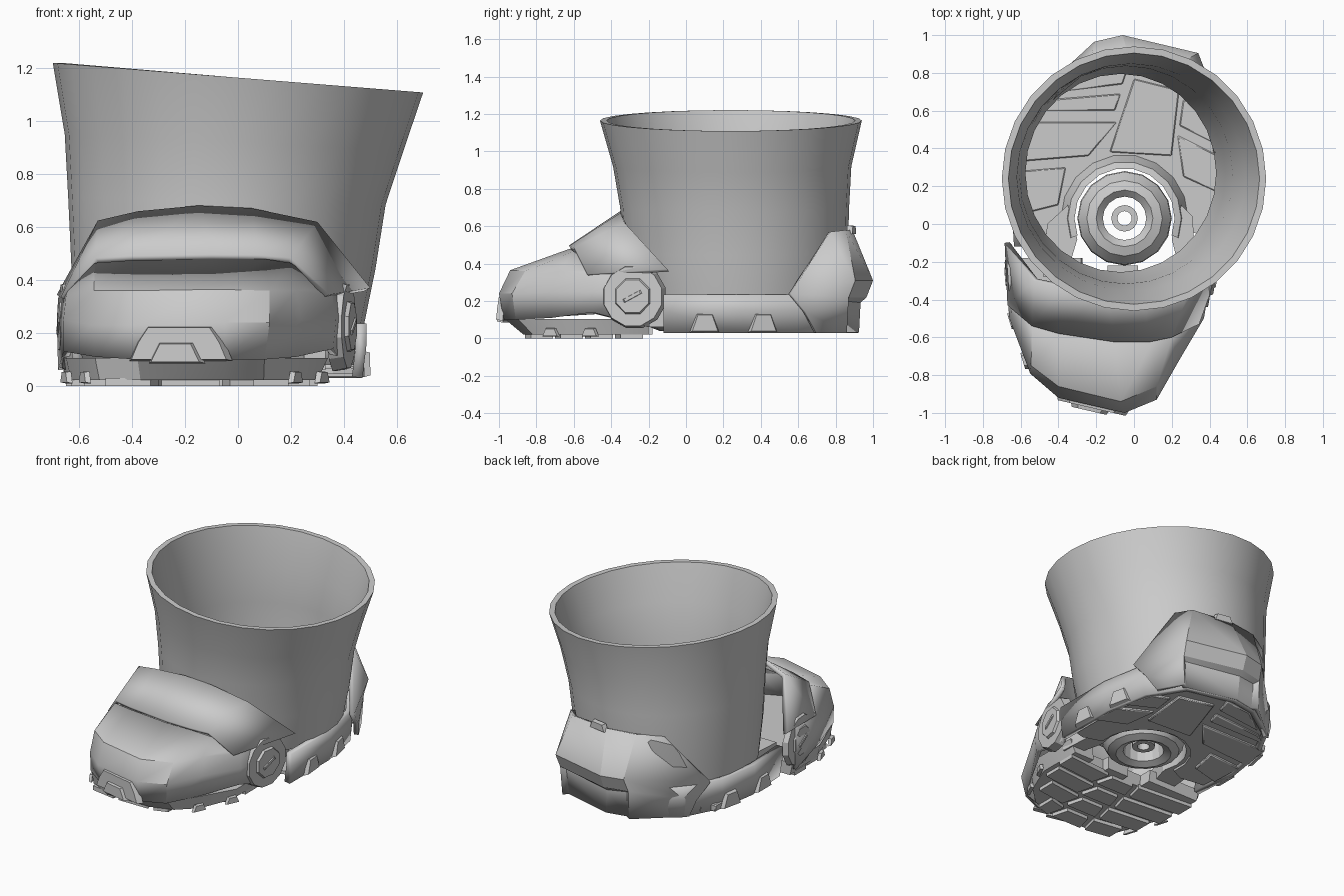
import bpy, bmesh
from math import sin, cos, pi, radians
from mathutils import Matrix, Vector

if "Cube" in bpy.data.objects:
    bpy.data.objects.remove(bpy.data.objects["Cube"])


def finish(name, bm, angle=28, thick=0, bevel=0):
    bmesh.ops.recalc_face_normals(bm, faces=bm.faces)
    me = bpy.data.meshes.new(name)
    bm.to_mesh(me)
    bm.free()
    ob = bpy.data.objects.new(name, me)
    bpy.context.collection.objects.link(ob)
    bpy.ops.object.select_all(action='DESELECT')
    ob.select_set(True)
    bpy.context.view_layer.objects.active = ob
    bpy.ops.object.shade_smooth_by_angle(angle=radians(angle))
    if thick:
        m = ob.modifiers.new("Thickness", 'SOLIDIFY')
        m.thickness, m.offset = thick, -1
    if bevel:
        m = ob.modifiers.new("Bevel", 'BEVEL')
        m.width, m.segments, m.limit_method = bevel, 1, 'ANGLE'
    return ob


def skin(rings, closed=True, wrap=False, caps=False):
    """Join rows of points with quads."""
    bm = bmesh.new()
    vs = [[bm.verts.new(p) for p in r] for r in rings]
    n, k = len(rings[0]), len(rings)
    for i in range(k if wrap else k - 1):
        a, b = vs[i], vs[(i + 1) % k]
        for j in range(n if closed else n - 1):
            bm.faces.new((a[j], a[(j + 1) % n], b[(j + 1) % n], b[j]))
    if caps:
        bm.faces.new(vs[0])
        bm.faces.new(vs[-1])
    return bm


def flat(pts, z):
    return [(x, y, z) for x, y in pts]


def shrink(pts, f):
    cx = sum(p[0] for p in pts) / len(pts)
    cy = sum(p[1] for p in pts) / len(pts)
    return [(cx + (x - cx) * f, cy + (y - cy) * f) for x, y in pts]


def slab(name, pts, z0, z1, taper=1.0, bevel=0):
    return finish(name, skin([flat(shrink(pts, taper), z0), flat(pts, z1)], caps=True), bevel=bevel)


def lug(name, pts, depth, loc, yaw, taper=.85):
    """Side plate: outline in local (y, z), pushed out along local x."""
    bm = skin([[(0, a, b) for a, b in pts], [(depth, a, b) for a, b in shrink(pts, taper)]], caps=True)
    bm.transform(Matrix.Translation(loc) @ Matrix.Rotation(radians(yaw), 4, 'Z'))
    return finish(name, bm)


def gon(n, r, start=0):
    return [(r * cos(start + 2 * pi * i / n), r * sin(start + 2 * pi * i / n)) for i in range(n)]


def revolve(name, profile, centre, n):
    rings = [[(centre[0] + x, centre[1] + y, z) for x, y in gon(n, r)] for r, z in profile]
    return finish(name, skin(rings, wrap=True), 20)


# Flared shaft with a tilted rim: z, centre x/y, radius x/y, rim tilt
sections = [(.2, -.07, .27, .54, .56, 0), (.45, -.055, .265, .575, .6, .01),
            (.7, -.042, .26, .6, .612, .025), (.92, -.015, .247, .64, .637, .05),
            (1.165, 0, .24, .7, .7, .08)]


def shaft_ring(s, inset):
    z, cx, cy, rx, ry, t = s
    return [(cx + x * (rx - inset), cy + y * (ry - inset), z - t * x * rx) for x, y in gon(28, 1)]


finish("boot_shaft", skin([shaft_ring(s, 0) for s in sections] +
                          [shaft_ring(s, .035) for s in reversed(sections)], wrap=True), 35)

# Rounded toe cap, rows running left rear - nose - right rear
toe = [
    [(-.68, -.2, .06), (-.66, -.48, .13), (-.54, -.8, .11), (-.38, -.91, .1), (-.05, -.975, .1),
     (.1, -.91, .1), (.22, -.72, .11), (.36, -.5, .14), (.41, -.2, .06)],
    [(-.685, -.2, .25), (-.66, -.5, .25), (-.55, -.79, .23), (-.4, -.92, .23), (-.05, -1, .24),
     (.12, -.93, .24), (.24, -.72, .25), (.37, -.5, .25), (.42, -.2, .25)],
    [(-.68, -.2, .33), (-.65, -.47, .34), (-.545, -.75, .36), (-.4, -.86, .36), (-.07, -.94, .365),
     (.12, -.86, .36), (.22, -.68, .36), (.355, -.48, .34), (.42, -.2, .33)],
    [(-.67, -.2, .36), (-.64, -.43, .37), (-.54, -.54, .465), (-.4, -.58, .475), (-.1, -.62, .48),
     (.1, -.62, .48), (.2, -.6, .465), (.34, -.46, .37), (.42, -.2, .35)],
]
finish("toe_cap", skin(toe, closed=False), 35, thick=.03)

# Instep plate overlapping the toe cap
instep = [
    [(-.67, -.43, .335), (-.54, -.54, .485), (-.4, -.58, .492), (-.1, -.625, .497), (.08, -.625, .495),
     (.2, -.6, .485), (.345, -.53, .345)],
    [(-.685, -.1, .345), (-.53, -.3, .625), (-.38, -.335, .66), (-.15, -.35, .682), (.05, -.35, .672),
     (.3, -.33, .62), (.5, -.1, .37)],
]
finish("instep_plate", skin(instep, closed=False), 25, thick=.03)

# Nose bumper
lug("nose_frame", [(-.2, -.07), (.2, -.07), (.17, .0), (.13, .06), (-.13, .06), (-.17, 0)], .04,
    (-.215, -.935, .165), -103, .92)
lug("nose_block", [(-.11, -.04), (.11, -.04), (.07, .04), (-.07, .04)], .035, (-.23, -.955, .125), -103)

# Front sole with sloping nose
top = [(-.67, -.18), (-.65, -.5), (-.54, -.79), (-.38, -.9), (-.05, -.97), (.1, -.9), (.22, -.71),
       (.34, -.5), (.34, -.2), (.16, -.2), (.16, -.27), (.02, -.27), (.02, -.22), (-.14, -.22),
       (-.14, -.27), (-.28, -.27), (-.28, -.18)]
low = [(max(-.65, x * .97), max(y, -.87 + .05 * (x > .05))) for x, y in top]
low = [(min(x, .3), y) for x, y in low]
finish("front_sole", skin([flat(low, .022), flat(top, .105)], caps=True))

# Front treads: slanted side bars round a stepped centre
for i, (y, xl, xr) in enumerate([(-.83, -.5, .06), (-.67, -.58, .19), (-.51, -.63, .27), (-.35, -.65, .3)]):
    d, m = .12, -.18 + .015 * i
    slab("tread_left", [(xl, y), (m - .15, y - .03), (m - .12, y + d - .03), (xl, y + d)], 0, .03)
    slab("tread_right", [(m + .15, y - .03), (xr, y), (xr, y + d), (m + .12, y + d - .03)], 0, .03)
    slab("tread_centre", [(m - .11, y - .03), (m + .11, y - .03), (m + .08, y + .08), (m - .08, y + .08)],
         0, .03)
for y in (-.72, -.51):
    lug("front_side_lug", [(-.05, -.02), (.05, -.02), (.03, .025), (-.03, .025)], .02,
        (.21 if y < -.6 else .31, y, .03), -25)
    lug("front_side_lug", [(-.05, -.02), (.05, -.02), (.03, .025), (-.03, .025)], .02,
        (-.57 if y < -.6 else -.64, y, .03), 197)

# Heel wall around the base of the shaft
wall = [(-.635, -.12), (-.655, .2), (-.61, .48), (-.48, .72), (-.24, .88), (-.05, .91), (.28, .83),
        (.43, .6), (.485, .3), (.485, -.12)]
finish("heel_wall", skin([flat([(x * .97, y) for x, y in wall], .03), flat(wall, .15), flat(wall, .235)],
                         closed=False), thick=.04)
for y in (.1, .41):
    trap = [(-.08, -.05), (.08, -.05), (.045, .05), (-.045, .05)]
    lug("heel_side_lug", trap, .025, (.47 if y < .3 else .45, y, .083), 5 if y < .3 else 12)
    lug("heel_side_lug", trap, .025, (-.635 if y < .3 else -.615, y, .083), 180 if y < .3 else 168)

# Heel floor, cut away round the ankle joint
arc = [(-.05 + .29 * cos(radians(a)), .03 + .29 * sin(radians(a))) for a in range(-10, 191, 20)]
floor = [(x * .97, max(y, -.03)) for x, y in wall] + [(.36, -.06)] + arc + [(-.42, -.06)]
slab("heel_floor", floor, .045, .068)
pads = [[(-.6, .54), (-.09, .54), (-.24, .36), (-.61, .33)],
        [(-.13, .38), (0, .77), (.24, .71), (.2, .36)],
        [(.23, .47), (.45, .36), (.46, .16), (.26, .25)],
        [(.26, .66), (.38, .62), (.44, .42), (.24, .52)],
        [(-.4, .7), (-.06, .74), (-.02, .86), (-.22, .84)],
        [(-.54, .6), (-.1, .6), (-.07, .69), (-.44, .66)],
        [(-.61, .28), (-.36, .3), (-.4, .1), (-.6, .05)]]
for p in pads:
    slab("heel_tread", p, .03, .08, .97, bevel=.006)

# Angular heel guard with a recessed rear panel
guard = [
    [(-.5, .68, .03), (-.22, .92, .03), (-.05, .955, .03), (.32, .86, .03), (.41, .7, .03)],
    [(-.54, .66, .14), (-.22, .93, .22), (-.06, .965, .22), (.33, .87, .22), (.45, .64, .14)],
    [(-.58, .57, .24), (-.21, .965, .31), (-.06, 1, .31), (.34, .905, .31), (.475, .56, .24)],
    [(-.38, .77, .57), (-.23, .86, .58), (-.03, .89, .58), (.25, .855, .58), (.32, .77, .57)],
]
bm = skin(guard, closed=False)
bm.normal_update()
rear = [f for f in bm.faces if f.calc_center_median().z < .2 and -.2 < f.calc_center_median().x < .25]
s = -1 if rear[0].normal.y > 0 else 1
bmesh.ops.inset_region(bm, faces=rear, thickness=.03, depth=.03 * s)
finish("heel_guard", bm, 20, thick=.03)
lug("heel_clip", [(-.07, -.03), (.07, -.03), (.05, .02), (-.05, .02)], .03, (.03, .87, .585), 80)

# Ankle joint ring, hub and side brackets
C = (-.05, .03)
revolve("ankle_ring", [(.115, .2), (.15, .235), (.2, .22), (.245, .16), (.25, .11), (.22, .06), (.17, .04),
                       (.125, .06)], C, 16)
revolve("ankle_hub", [(.038, .17), (.07, .17), (.07, .09), (.038, .09)], C, 16)
collar = [[(C[0] + r * cos(radians(a)), C[1] + r * sin(radians(a)), z) for a in range(-20, 201, 20)]
          for r, z in ((.265, .06), (.265, .18), (.3, .17), (.34, .06))]
finish("ankle_collar", skin(collar, closed=False, wrap=True))
slab("bracket_right", [(.2, -.08), (.25, .1), (.31, .04), (.33, -.28), (.25, -.28)], .06, .16)
slab("bracket_left", [(-.3, -.08), (-.35, .1), (-.46, .0), (-.48, -.28), (-.36, -.28)], .06, .16)

# Pivot discs on both sides
for x, yaw, side in ((.365, -10, 1), (-.635, 184, -1)):
    for nm, pts, depth, off, tp in (("pivot_housing", gon(12, .175, pi / 12), .055, 0, .93),
                                    ("pivot_disc", gon(8, .105, pi / 8), .02, .05, .9)):
        n = Vector((cos(radians(yaw)), sin(radians(yaw)), 0))
        lug(nm, pts, depth * (1 if side > 0 else .6), Vector((x, -.275, .225)) + n * off * (1 if side > 0 else .6),
            yaw, tp)
    c, k = cos(radians(28)), sin(radians(28))
    bar = [(a * c - b * k, a * k + b * c) for a, b in ((-.055, -.01), (.055, -.01), (.055, .01), (-.055, .01))]
    lug("pivot_slot", bar, .008, Vector((x, -.275, .225)) + n * (.069 if side > 0 else .041), yaw)
